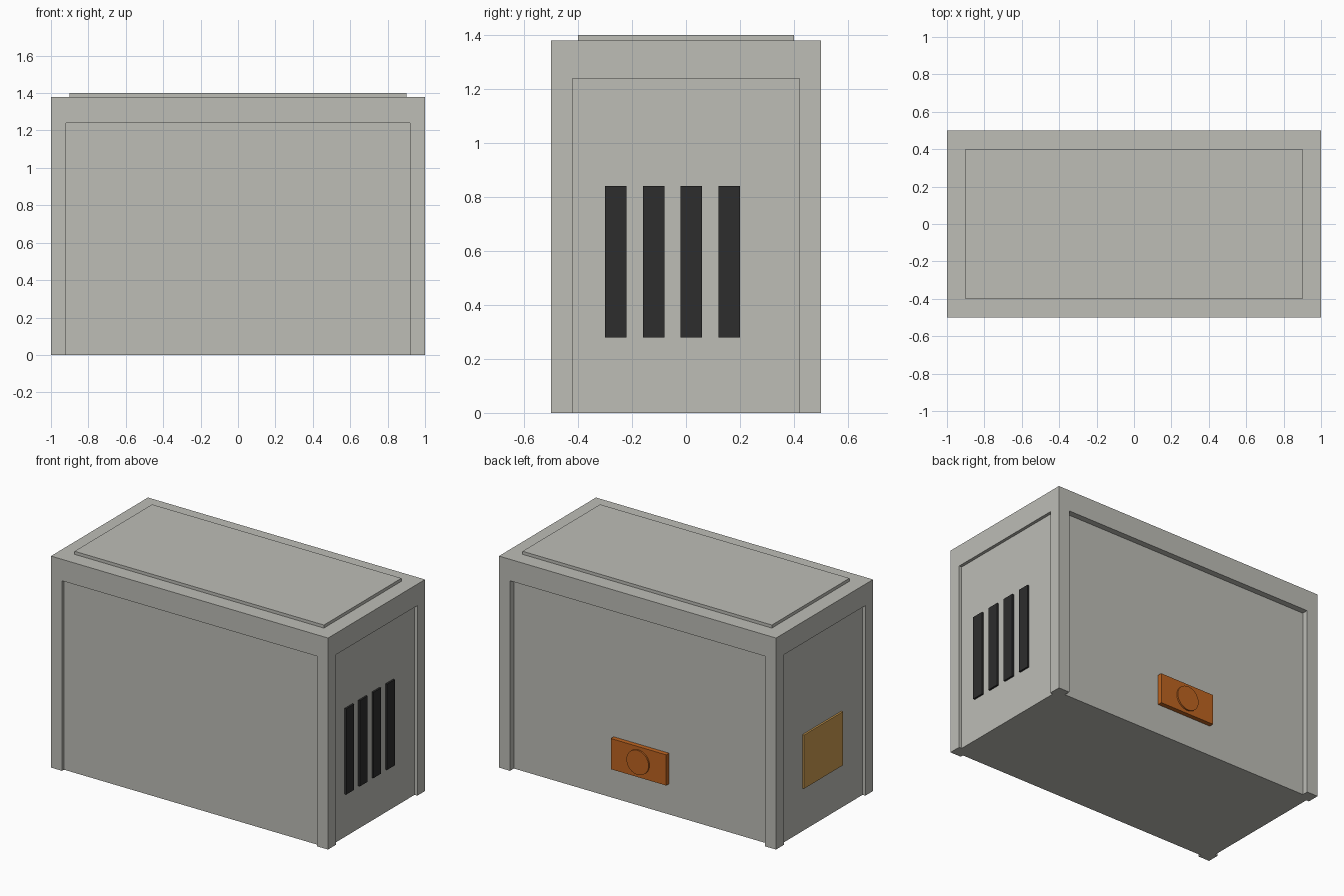
import bpy
from mathutils import Vector

cube = bpy.data.objects.get("Cube")
if cube:
    bpy.data.objects.remove(cube, do_unlink=True)


def make_material(name, r, g, b):
    mat = bpy.data.materials.new(name)
    mat.use_nodes = True
    mat.diffuse_color = (r, g, b, 1)
    mat.node_tree.nodes["Principled BSDF"].inputs["Base Color"].default_value = (r, g, b, 1)
    return mat


grey = make_material("warm grey metal", 0.51, 0.51, 0.47)
black = make_material("vent black", 0.026, 0.026, 0.026)
orange = make_material("burnt orange", 0.51, 0.127, 0.015)
brass = make_material("brass", 0.60, 0.33, 0.08)


def box(name, low, high, mat):
    """Axis-aligned box between two opposite corners."""
    low, high = Vector(low), Vector(high)
    bpy.ops.mesh.primitive_cube_add(size=1, location=(low + high) / 2)
    obj = bpy.context.object
    obj.name = name
    obj.scale = high - low
    bpy.ops.object.transform_apply(location=False, rotation=False, scale=True)
    obj.data.materials.append(mat)
    return obj


# Cabinet body with a recessed panel on each side, open at the floor
body = box("cabinet_body", (-1, -0.5, 0), (1, 0.5, 1.38), grey)
recesses = {
    "front": ((-0.92, -0.7, -0.2), (0.92, -0.48, 1.24)),
    "back": ((-0.92, 0.46, -0.2), (0.92, 0.7, 1.24)),
    "left": ((0.98, -0.42, -0.2), (1.2, 0.42, 1.24)),
    "right": ((-1.2, -0.42, -0.2), (-0.98, 0.42, 1.24)),
}
for side, (low, high) in recesses.items():
    cutter = box(side + "_recess_cutter", low, high, grey)
    cutter.hide_render = True
    bpy.context.view_layer.objects.active = body
    cut = body.modifiers.new(side + "_recess", "BOOLEAN")
    cut.operation = "DIFFERENCE"
    cut.solver = "EXACT"
    cut.object = cutter
    bpy.ops.object.modifier_apply(modifier=cut.name)
    bpy.data.objects.remove(cutter, do_unlink=True)

# Raised lid
box("top_lid", (-0.9, -0.4, 1.38), (0.9, 0.4, 1.40), grey)

# Row of vent slots
for i in range(4):
    y = -0.3 + 0.14 * i
    box(f"vent_slot_{i + 1}", (0.975, y, 0.28), (0.992, y + 0.08, 0.84), black)

# Plate on the opposite end
box("brass_plate", (-0.992, -0.2, 0.28), (-0.975, 0.2, 0.63), brass)

# Latch block with a round knob on the back
box("latch_block", (-0.2, 0.455, 0.2), (0.2, 0.49, 0.4), orange)
bpy.ops.mesh.primitive_cylinder_add(vertices=32, radius=0.08, depth=0.03,
                                    location=(0, 0.485, 0.3), rotation=(1.5708, 0, 0))
knob = bpy.context.object
knob.name = "latch_knob"
knob.data.materials.append(orange)
bpy.ops.object.shade_smooth_by_angle()
